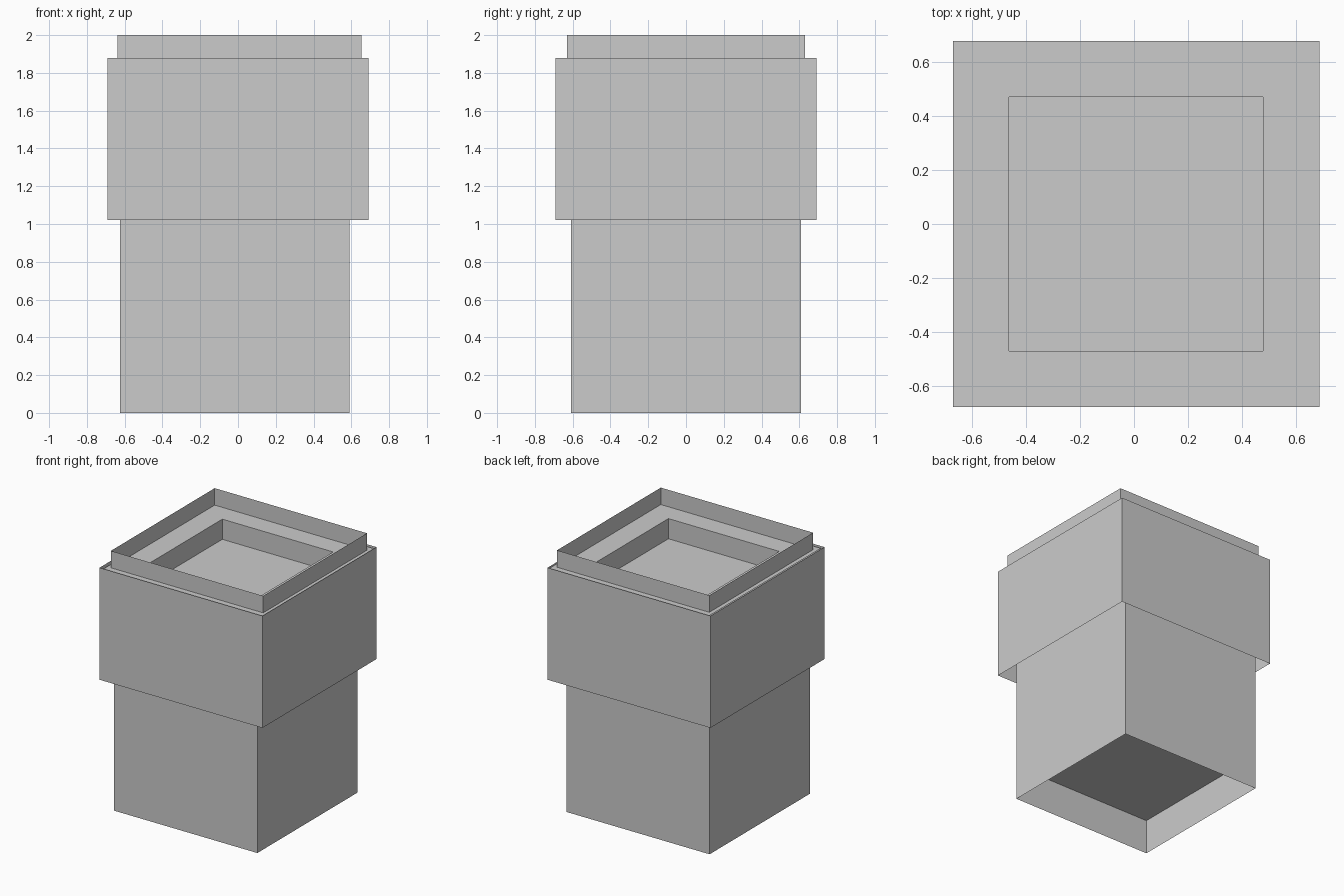
import bpy
import bmesh

if "Cube" in bpy.data.objects:
    bpy.data.objects.remove(bpy.data.objects["Cube"])


def rect_loft(name, sections, cap_end=False, flip=False):
    """Thin sheet joining rectangles (centre x, half width x, half width y, z)."""
    bm = bmesh.new()
    loops = []
    for cx, hx, hy, z in sections:
        corners = ((-1, -1), (1, -1), (1, 1), (-1, 1))
        loops.append([bm.verts.new((cx + sx * hx, sy * hy, z)) for sx, sy in corners])
    for a, b in zip(loops, loops[1:]):
        for i in range(4):
            j = (i + 1) % 4
            bm.faces.new((a[i], a[j], b[j], b[i]))
    if cap_end:
        bm.faces.new(loops[-1])
    if flip:
        bmesh.ops.reverse_faces(bm, faces=bm.faces[:])
    mesh = bpy.data.meshes.new(name)
    bm.to_mesh(mesh)
    bm.free()
    obj = bpy.data.objects.new(name, mesh)
    bpy.context.collection.objects.link(obj)
    return obj


# Lower sleeve, open at the bottom and running up inside the collar
rect_loft("lower_sleeve", [(-0.018, 0.608, 0.608, 0.0), (-0.018, 0.608, 0.608, 1.22)])

# Panel closing the lower sleeve, set up from the bottom edge
rect_loft("bottom_panel", [(-0.018, 0.608, 0.608, 0.27)], cap_end=True, flip=True)

# Wider collar, open underneath
rect_loft("collar", [(0.0, 0.692, 0.692, 1.02), (0.0, 0.692, 0.692, 1.88)])

# Top tray: flat border stepping down into a square recess
rect_loft("top_tray", [(0.008, 0.679, 0.679, 1.87),
                       (0.008, 0.471, 0.471, 1.87),
                       (0.008, 0.471, 0.471, 1.715)], cap_end=True)

# Thin upright rim around the tray
rect_loft("top_rim", [(0.008, 0.647, 0.63, 1.87), (0.008, 0.647, 0.63, 2.0)])
